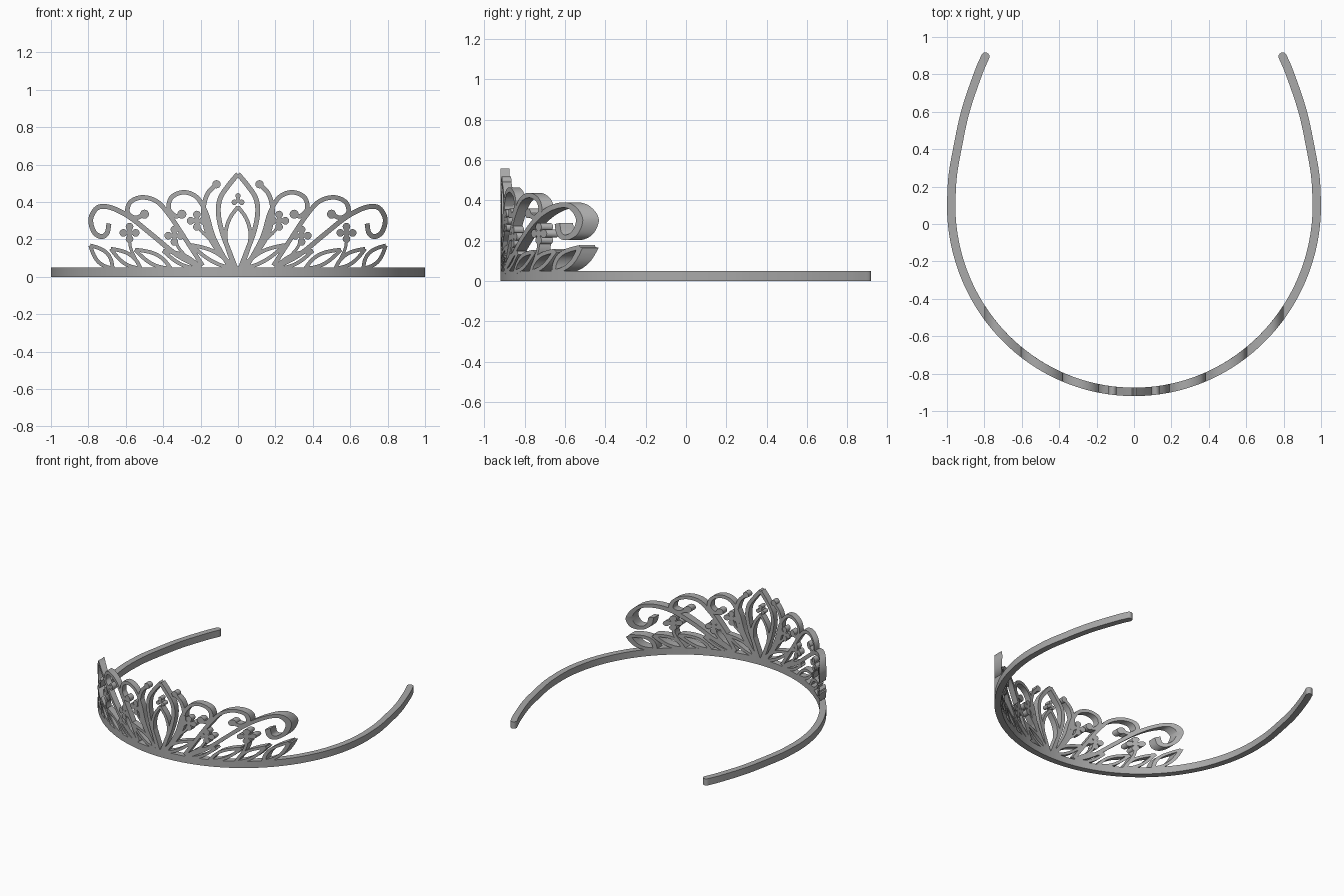
import bpy, bmesh, math
from mathutils import Vector

cube = bpy.data.objects.get("Cube")
if cube:
    bpy.data.objects.remove(cube, do_unlink=True)

metal = bpy.data.materials.new("silver_grey")
metal.use_nodes = True
GREY = (0.4, 0.4, 0.4, 1)
metal.diffuse_color = GREY
metal.node_tree.nodes["Principled BSDF"].inputs["Base Color"].default_value = GREY


# Front and inner surfaces of the curved band, as y for a given x
def y_outer(x):
    return 0.1 - 1.02 * math.sqrt(max(0, 1 - x * x))


def y_inner(x):
    return 0.1 - 0.975 * math.sqrt(max(0, 1 - (x / 0.955) ** 2))


def spline(pts, steps=9):
    """Smooth curve through 2D points."""
    p = [Vector(q) for q in pts]
    p = [2 * p[0] - p[1]] + p + [2 * p[-1] - p[-2]]
    out = []
    for a, b, c, d in zip(p, p[1:], p[2:], p[3:]):
        for i in range(steps):
            t = i / steps
            out.append(0.5 * (2 * b + (c - a) * t + (2 * a - 5 * b + 4 * c - d) * t * t
                              + (3 * b - a - 3 * c + d) * t ** 3))
    return out + [p[-2]]


def sides(line, width):
    """Left and right edges of a stroke along a 2D line."""
    left, right = [], []
    for i, p in enumerate(line):
        d = (line[min(i + 1, len(line) - 1)] - line[max(i - 1, 0)]).normalized()
        n = Vector((-d.y, d.x)) * width / 2
        left.append(p + n)
        right.append(p - n)
    return left, right


def finish(name, bm):
    bmesh.ops.recalc_face_normals(bm, faces=bm.faces)
    mesh = bpy.data.meshes.new(name)
    bm.to_mesh(mesh)
    bm.free()
    mesh.materials.append(metal)
    ob = bpy.data.objects.new(name, mesh)
    bpy.context.collection.objects.link(ob)
    bpy.ops.object.select_all(action='DESELECT')
    ob.select_set(True)
    bpy.context.view_layer.objects.active = ob
    bpy.ops.object.shade_smooth_by_angle(angle=math.radians(35))
    return ob


def pair(bm, p):
    return [bm.verts.new((p.x, y(p.x), p.y)) for y in (y_outer, y_inner)]


def add_stroke(bm, line, width):
    rings = []
    for l, r in zip(*sides(line, width)):
        a, b = pair(bm, l), pair(bm, r)
        rings.append([a[0], a[1], b[1], b[0]])
    for u, v in zip(rings, rings[1:]):
        for k in range(4):
            bm.faces.new((u[k], u[k - 1], v[k - 1], v[k]))
    bm.faces.new(rings[0])
    bm.faces.new(rings[-1])


def add_disc(bm, c, r, n=16):
    ring = [pair(bm, Vector(c) + r * Vector((math.cos(math.tau * i / n), math.sin(math.tau * i / n))))
            for i in range(n)]
    for a, b in zip(ring, ring[1:] + ring[:1]):
        bm.faces.new((a[0], b[0], b[1], a[1]))
    for k in (0, 1):
        bm.faces.new([v[k] for v in ring])


def mirrored(name, build):
    """Build a part on the left and mirror it to the right."""
    for side, s in (("left", 1), ("right", -1)):
        bm = bmesh.new()
        build(bm)
        for v in bm.verts:
            v.co.x *= s
        finish(f"{name}_{side}", bm)


def scroll(name, pts, width=0.024, ball=0):
    def build(bm):
        add_stroke(bm, spline(pts), width)
        if ball:
            add_disc(bm, pts[-1], ball)
    mirrored(name, build)


def leaf(name, base, tip, out, inn, width=0.02):
    """Open leaf: two bowed strokes meeting at base and tip."""
    a, b = Vector(base), Vector(tip)
    n = Vector((b.y - a.y, a.x - b.x)).normalized()

    def build(bm):
        for bow in (out, -inn):
            pts = [a.lerp(b, t) + n * bow * math.sin(math.pi * t ** 0.9) for t in (0, .2, .4, .6, .8, 1)]
            add_stroke(bm, spline(pts), width)
    mirrored(name, build)


def flower(bm, c, r, petals, turn):
    add_disc(bm, c, r * 0.55)
    for i in range(petals):
        a = turn + math.tau * i / petals
        add_disc(bm, (c[0] + r * math.cos(a), c[1] + r * math.sin(a)), r * 0.62)


# Head band: front half ellipse, then side arms with rounded tips
arm = spline([(0.978, 0.1), (0.97, 0.25), (0.945, 0.4), (0.902, 0.6), (0.835, 0.8), (0.795, 0.895)])
front = [Vector((0.9775 * math.cos(a), 0.1 + 0.9975 * math.sin(a)))
         for a in [-math.pi * i / 96 for i in range(1, 96)]]
path = arm[::-1] + front + [Vector((-p.x, p.y)) for p in arm]
left, right = sides(path, 0.045)


def cap(c, start, n=8):
    v = start - c
    rot = [math.pi * i / n for i in range(1, n)]
    return [c + Vector((v.x * math.cos(a) - v.y * math.sin(a), v.x * math.sin(a) + v.y * math.cos(a)))
            for a in rot]


outline = left + cap(path[-1], left[-1])[::1] + right[::-1] + cap(path[0], right[0])
# Tip arcs must bulge away from the band
if (cap(path[-1], left[-1])[3] - path[-2]).length < (left[-1] - path[-2]).length:
    outline = (left + cap(path[-1], right[-1])[::-1] + right[::-1] + cap(path[0], left[0])[::-1])
bm = bmesh.new()
low = [bm.verts.new((p.x, p.y, 0)) for p in outline]
high = [bm.verts.new((p.x, p.y, 0.05)) for p in outline]
for i in range(len(low)):
    bm.faces.new((low[i - 1], low[i], high[i], high[i - 1]))
bm.faces.new(low)
bm.faces.new(high)
finish("head_band", bm)

# Centre piece: large pointed leaf, inner oval leaf and trefoil
scroll("centre_leaf", [(0, 0.55), (0.05, 0.49), (0.095, 0.42), (0.105, 0.34), (0.085, 0.24), (0.045, 0.13), (0.01, 0.04)], 0.026)
scroll("inner_leaf", [(0, 0.375), (0.045, 0.31), (0.066, 0.23), (0.05, 0.13), (0.005, 0.04)], 0.02)
bm = bmesh.new()
flower(bm, (0, 0.41), 0.023, 3, math.pi / 2)
finish("centre_trefoil", bm)

# Arching scrolls stepping down from the centre
scroll("first_scroll", [(0.02, 0.05), (0.1, 0.13), (0.165, 0.24), (0.185, 0.35), (0.165, 0.44), (0.115, 0.495)], 0.024, 0.022)
scroll("second_scroll", [(0.05, 0.06), (0.13, 0.21), (0.17, 0.34), (0.22, 0.425), (0.29, 0.452), (0.355, 0.425),
                         (0.37, 0.365), (0.335, 0.325), (0.3, 0.335)], 0.024, 0.024)
scroll("third_scroll", [(0.19, 0.06), (0.28, 0.2), (0.36, 0.32), (0.43, 0.4), (0.51, 0.425), (0.575, 0.4),
                        (0.59, 0.345), (0.55, 0.315), (0.5, 0.335)], 0.024, 0.024)
scroll("outer_scroll", [(0.2, 0.05), (0.33, 0.12), (0.46, 0.225), (0.58, 0.32), (0.68, 0.37), (0.75, 0.37), (0.787, 0.31),
                        (0.77, 0.24), (0.73, 0.215), (0.7, 0.235), (0.69, 0.285)], 0.026)

# Small flowers on stems
for name, c, foot in (("upper_flower", (0.22, 0.3), (0.15, 0.2)),
                      ("middle_flower", (0.34, 0.22), (0.27, 0.1)),
                      ("outer_flower", (0.58, 0.235), (0.54, 0.08))):
    def build(bm):
        flower(bm, c, 0.033, 4, 0)
        mid = ((c[0] + foot[0]) / 2 + 0.015, (c[1] + foot[1]) / 2)
        add_stroke(bm, spline([foot, mid, c]), 0.016)
    mirrored(name, build)

# Row of open leaves along the band
leaf("first_leaf", (0.03, 0.045), (0.25, 0.17), 0.02, 0.03)
leaf("second_leaf", (0.2, 0.045), (0.4, 0.14), 0.025, 0.025)
leaf("third_leaf", (0.36, 0.045), (0.55, 0.145), 0.025, 0.03)
leaf("fourth_leaf", (0.52, 0.045), (0.68, 0.15), 0.025, 0.03)
leaf("end_leaf", (0.67, 0.045), (0.79, 0.168), 0.03, 0.035)
